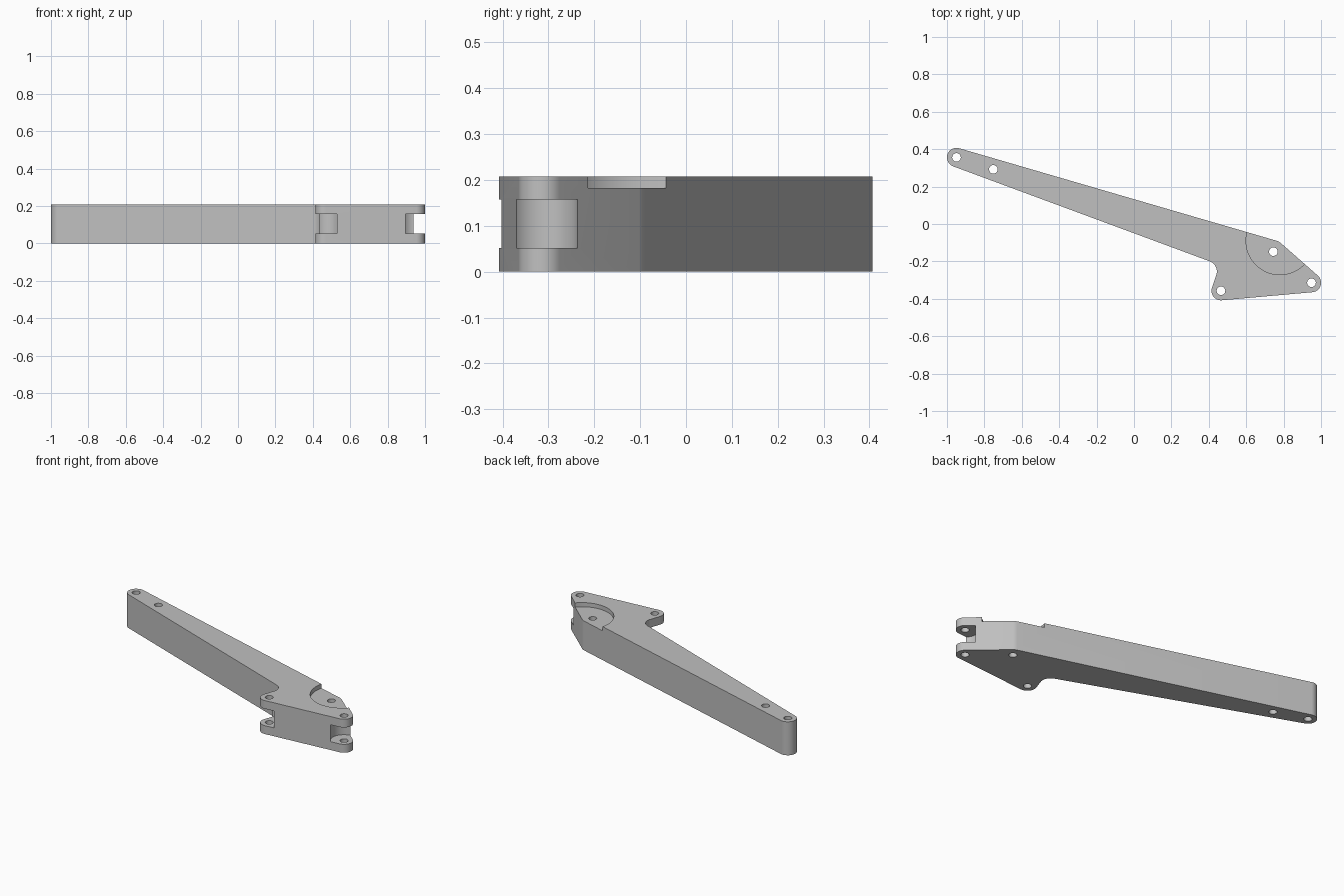
import bpy, bmesh, math
from mathutils import Vector

if "Cube" in bpy.data.objects:
    bpy.data.objects.remove(bpy.data.objects["Cube"], do_unlink=True)

HEIGHT = 0.208
TIP, ELBOW, HEEL, TOE, PIVOT = (Vector(p) for p in (
    (-0.949, 0.356), (0.385, -0.254), (0.465, -0.357), (0.949, -0.314), (0.745, -0.148)))
TIP_INNER = Vector((-0.752, 0.292))
BOSS = 0.051
# Outline as arcs joined by tangents; a negative radius is a concave fillet
ARCS = [(TIP, BOSS), (ELBOW, -0.058), (HEEL, BOSS), (TOE, BOSS), (PIVOT, 0.061)]

grey = bpy.data.materials.new("plain_grey")
grey.use_nodes = True
grey.diffuse_color = (0.53, 0.53, 0.53, 1)
grey.node_tree.nodes["Principled BSDF"].inputs["Base Color"].default_value = grey.diffuse_color


def tangent_angle(a, b):
    """Angle of the outward normal of the tangent from arc a to arc b."""
    d = b[0] - a[0]
    return math.atan2(d.y, d.x) - math.acos((a[1] - b[1]) / d.length)


def outline(arcs):
    points = []
    for i, (centre, radius) in enumerate(arcs):
        start = tangent_angle(arcs[i - 1], arcs[i])
        end = tangent_angle(arcs[i], arcs[(i + 1) % len(arcs)])
        sweep = (end - start) % math.tau
        if radius < 0:
            sweep -= math.tau
        steps = max(3, round(abs(sweep) / math.radians(6)))
        for k in range(steps + 1):
            t = start + sweep * k / steps
            points.append(centre + radius * Vector((math.cos(t), math.sin(t))))
    return points


def prism(name, points, low, high):
    """Extrude a flat outline between two heights."""
    bm = bmesh.new()
    base = bm.faces.new([bm.verts.new((p.x, p.y, low)) for p in points])
    top = bmesh.ops.extrude_face_region(bm, geom=[base])["geom"]
    bmesh.ops.translate(bm, vec=(0, 0, high - low),
                        verts=[v for v in top if isinstance(v, bmesh.types.BMVert)])
    bmesh.ops.recalc_face_normals(bm, faces=bm.faces)
    mesh = bpy.data.meshes.new(name)
    bm.to_mesh(mesh)
    bm.free()
    mesh.materials.append(grey)
    obj = bpy.data.objects.new(name, mesh)
    bpy.context.collection.objects.link(obj)
    return obj


def cut_round(target, centre, radius, low, high, sides):
    """Cut a vertical cylinder out of the target."""
    ring = [centre + radius * Vector((math.cos(math.tau * k / sides),
                                      math.sin(math.tau * k / sides))) for k in range(sides)]
    cutter = prism("cutter", ring, low, high)
    cutter.hide_render = True
    mod = target.modifiers.new("cut", "BOOLEAN")
    mod.operation = "DIFFERENCE"
    mod.solver = "EXACT"
    mod.object = cutter
    bpy.context.view_layer.objects.active = target
    bpy.ops.object.modifier_apply(modifier=mod.name)
    bpy.data.objects.remove(cutter, do_unlink=True)


arm = prism("lever_arm", outline(ARCS), 0, HEIGHT)

# Fork slots at the heel and toe
for end in (HEEL, TOE):
    cut_round(arm, end, 0.078, 0.052, 0.157, 64)

# Shallow round pocket over the pivot
cut_round(arm, Vector((0.78, -0.09)), 0.181, 0.182, HEIGHT + 0.1, 96)

# Pin holes right through
for hole in (TIP, TIP_INNER, PIVOT, HEEL, TOE):
    cut_round(arm, hole, 0.023, -0.1, HEIGHT + 0.1, 32)

bpy.ops.object.select_all(action="DESELECT")
arm.select_set(True)
bpy.context.view_layer.objects.active = arm
bpy.ops.object.shade_smooth_by_angle(angle=math.radians(30))
